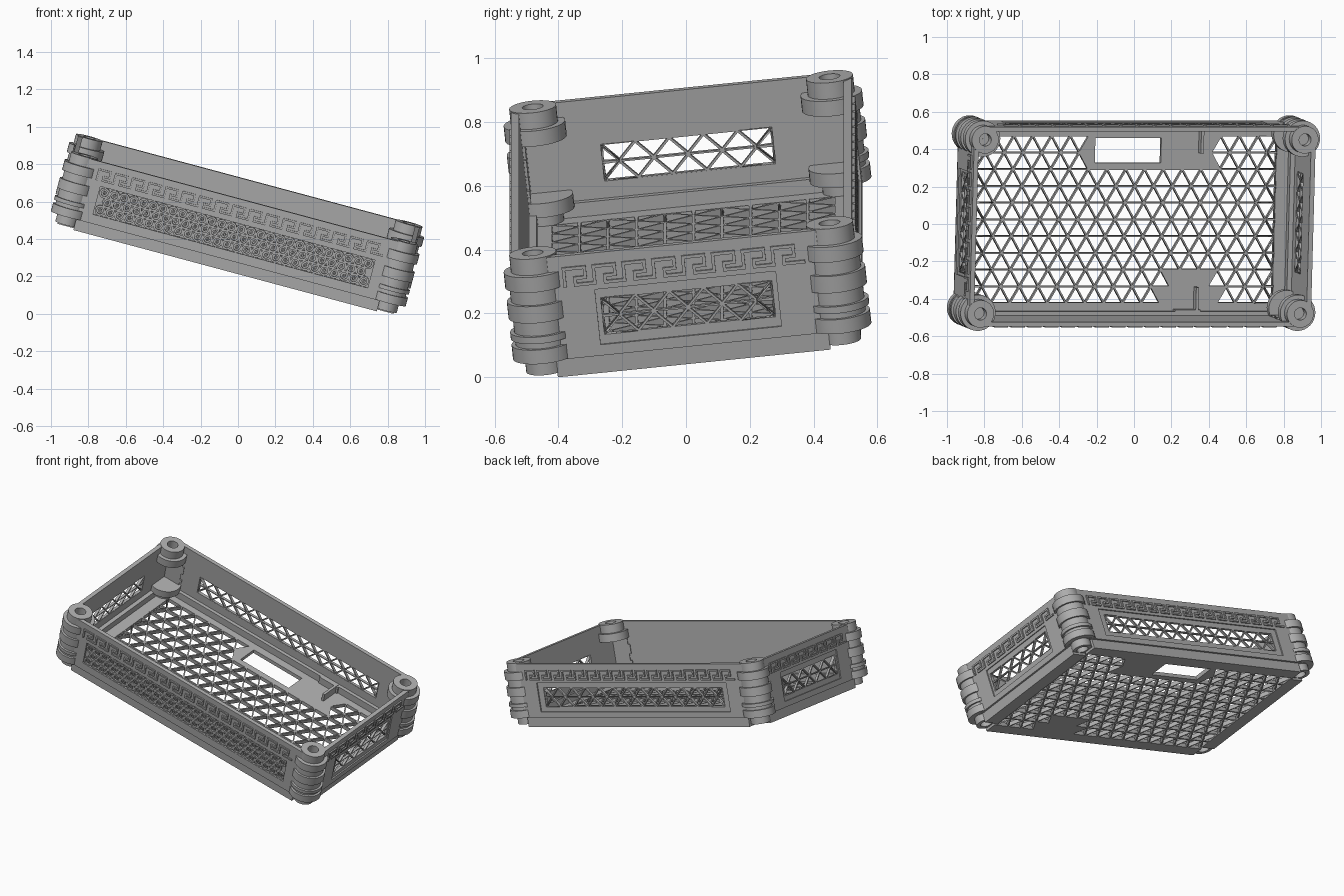
import bpy, bmesh
from math import pi, radians, cos, sin, asin, sqrt
from mathutils import Matrix, Vector, Euler

cube = bpy.data.objects.get("Cube")
if cube:
    bpy.data.objects.remove(cube, do_unlink=True)

GREY = bpy.data.materials.new("plain_grey")
GREY.use_nodes = True
TINT = (0.42, 0.42, 0.42, 1)
GREY.diffuse_color = TINT
GREY.node_tree.nodes["Principled BSDF"].inputs["Base Color"].default_value = TINT

# The whole crate rests at a tilt
TILT = Matrix.Translation((-0.055, 0.026, 0.2835)) @ Euler((radians(6), radians(15), 0)).to_matrix().to_4x4()
TOP = 0.394               # crate height
PX, PY = 0.885, 0.468     # corner post centres
RIM = 0.06                # height of the base rim


def finish(name, bm, matrix=Matrix()):
    bmesh.ops.recalc_face_normals(bm, faces=bm.faces)
    mesh = bpy.data.meshes.new(name)
    bm.to_mesh(mesh)
    bm.free()
    mesh.materials.append(GREY)
    ob = bpy.data.objects.new(name, mesh)
    bpy.context.collection.objects.link(ob)
    ob.matrix_world = TILT @ matrix
    return ob


def box(bm, x0, x1, y0, y1, z0, z1):
    size = Matrix.Diagonal((x1 - x0, y1 - y0, z1 - z0, 1))
    mid = Matrix.Translation(((x0 + x1) / 2, (y0 + y1) / 2, (z0 + z1) / 2))
    bmesh.ops.create_cube(bm, size=1, matrix=mid @ size)


def tube(bm, r0, r1, z0, z1, steps=32, matrix=Matrix()):
    """Rectangular section spun about the local z axis."""
    vs = [bm.verts.new((r, 0, z)) for r, z in ((r0, z0), (r1, z0), (r1, z1), (r0, z1))]
    es = [bm.edges.new((vs[i], vs[(i + 1) % 4])) for i in range(4)]
    bmesh.ops.spin(bm, geom=vs + es, cent=(0, 0, 0), axis=(0, 0, 1), angle=2 * pi,
                   steps=steps, use_merge=True)
    new = [v for v in bm.verts if not v.tag]
    bmesh.ops.remove_doubles(bm, verts=new, dist=1e-5)
    new = [v for v in bm.verts if not v.tag]
    bmesh.ops.transform(bm, matrix=matrix, verts=new)
    for v in new:
        v.tag = True


def prism(bm, pts, z0, z1):
    face = bm.faces.new([bm.verts.new((x, y, z0)) for x, y in pts])
    up = bmesh.ops.extrude_face_region(bm, geom=[face], use_keep_orig=True)["geom"]
    bmesh.ops.translate(bm, vec=(0, 0, z1 - z0), verts=[g for g in up if isinstance(g, bmesh.types.BMVert)])


def cut(bm, geom, co, no, clear=False):
    bmesh.ops.bisect_plane(bm, geom=geom, plane_co=co, plane_no=no, clear_outer=clear)


def lattice(name, w, h, cols, rows, bar, thick, matrix, solid=lambda c: False, hole=None):
    """Plate pierced by rows of triangles."""
    bm = bmesh.new()
    p, q = w / cols, h / rows
    grid = [[bm.verts.new(((i - 1 + (r % 2) / 2) * p - w / 2, r * q - h / 2, 0))
             for i in range(cols + 3)] for r in range(rows + 1)]
    for r in range(rows):
        a, b = grid[r], grid[r + 1]
        s = r % 2
        for i in range(cols + 2):
            bm.faces.new((a[i], a[i + 1], b[i + s]))
            bm.faces.new((b[i], b[i + 1], a[i + 1 - s]))
    for s in (-1, 1):
        cut(bm, bm.verts[:] + bm.edges[:] + bm.faces[:], (s * w / 2, 0, 0), (s, 0, 0), True)
    open_faces = [f for f in bm.faces if not solid(f.calc_center_median())]
    bmesh.ops.inset_individual(bm, faces=open_faces, thickness=bar / 2)
    bmesh.ops.delete(bm, geom=open_faces, context="FACES")
    if hole:
        x0, x1, y0, y1 = hole
        for co, no in (((x0, 0, 0), (1, 0, 0)), ((x1, 0, 0), (1, 0, 0)),
                       ((0, y0, 0), (0, 1, 0)), ((0, y1, 0), (0, 1, 0))):
            near = [f for f in bm.faces if f.calc_center_median().y > 0 and solid(f.calc_center_median())]
            edges = {e for f in near for e in f.edges}
            verts = {v for f in near for v in f.verts}
            cut(bm, list(verts) + list(edges) + near, co, no)
        inside = [f for f in bm.faces if x0 < f.calc_center_median().x < x1
                  and y0 < f.calc_center_median().y < y1]
        bmesh.ops.delete(bm, geom=inside, context="FACES")
    ob = finish(name, bm, matrix)
    mod = ob.modifiers.new("thickness", "SOLIDIFY")
    mod.thickness, mod.offset = thick, 0
    return ob


# Pierced floor with two blank areas and a hand slot
def blank(c):
    return (c.y > 0.27 and -0.23 < c.x < 0.5) or (c.y < -0.27 and abs(c.x - 0.365) < 0.1 - (c.y + 0.27) * 0.55)


lattice("floor_lattice", 1.664, 0.9, 16, 10, 0.017, 0.024, Matrix.Translation((0, 0, 0.012)),
        blank, (-0.175, 0.19, 0.305, 0.44))

# Floor border and low rim with notched corners
bm = bmesh.new()
for s in (-1, 1):
    a, b = sorted((s * 0.828, s * 0.93))
    box(bm, a, b, -0.43, 0.43, 0, 0.024)
    a, b = sorted((s * 0.446, s * 0.525))
    box(bm, -0.84, 0.84, a, b, 0, 0.024)
    a, b = sorted((s * 0.895, s * 0.93))
    box(bm, a, b, -0.43, 0.43, 0, RIM + 0.01)
    a, b = sorted((s * 0.49, s * 0.525))
    box(bm, -0.84, 0.84, a, b, 0, RIM + 0.01)
finish("base_rim", bm)

# Upright tabs on the floor
bm = bmesh.new()
for s, x in ((1, 0.405), (-1, 0.40)):
    a, b = sorted((s * 0.36, s * 0.5))
    box(bm, x - 0.008, x + 0.008, a, b, 0.02, 0.075)
    a, b = sorted((s * 0.48, s * 0.5))
    box(bm, x - 0.12, x + 0.02, a, b, 0.02, 0.07)
finish("floor_tabs", bm)


def ring_of_boxes(bm, outer, inner, y0, y1):
    """Rectangular border: each rectangle is (half width, bottom, top)."""
    (w, b, t), (iw, ib, it) = outer, inner
    box(bm, -w, w, y0, y1, b, ib)
    box(bm, -w, w, y0, y1, it, t)
    box(bm, -w, -iw, y0, y1, ib, it)
    box(bm, iw, w, y0, y1, ib, it)


def key_band(name, half, count, side):
    """Raised meander built from short bars."""
    bm = bmesh.new()
    p, z0, h, t = 2 * half / count, 0.298, 0.054, 0.005
    path = ((0, 0), (0, 1), (.7, 1), (.7, .4), (.35, .4), (.35, 0), (1, 0))
    for n in range(count):
        for (u0, v0), (u1, v1) in zip(path, path[1:]):
            xa, xb = sorted((u0, u1))
            za, zb = sorted((v0, v1))
            box(bm, -half + (n + xa) * p - t, -half + (n + xb) * p + t, -0.008, 0.002,
                z0 + za * h - t, z0 + zb * h + t)
    finish(name, bm, side)


# Four walls: name, turn, distance, half length, frame, window, columns, key count
WALLS = (("front", 0, 0.537, PX, 0.76, 0, 0, 0.79, 17),
         ("right_end", pi / 2, 0.945, PY, 0.285, 0.54, 5, 0.376, 8),
         ("back", pi, 0.537, PX, 0.72, 1.36, 13, 0.79, 17),
         ("left_end", -pi / 2, 0.945, PY, 0.285, 0.54, 5, 0.376, 8))
for name, turn, dist, half, frame, win, cols, key, count in WALLS:
    side = Matrix.Rotation(turn, 4, "Z") @ Matrix.Translation((0, -dist, 0))
    bm = bmesh.new()
    low, high = (0.095, 0.275) if win else (0.11, 0.265)
    ring_of_boxes(bm, (half, RIM, TOP), (frame, low, high), 0, 0.025)
    if win:
        ring_of_boxes(bm, (frame, low, high), (win / 2, 0.125, 0.245), 0.008, 0.025)
    else:
        box(bm, -frame, frame, 0.012, 0.025, low, high)
    finish(name + "_wall", bm, side)
    key_band(name + "_key_band", key, count, side)
    if win:
        lattice(name + "_lattice", win, 0.12, cols, 2, 0.014, 0.016,
                side @ Matrix.Translation((0, 0.016, 0.185)) @ Matrix.Rotation(pi / 2, 4, "X"))

# Rosette relief on the front
bm = bmesh.new()
for row in range(3):
    for i in range(28 - row % 2):
        x = -0.729 + 0.054 * (i + (row % 2) / 2)
        at = Matrix.Translation((x, -0.537, 0.1875 + (row - 1) * 0.048)) @ Matrix.Rotation(pi / 2, 4, "X")
        tube(bm, 0.018, 0.029, -0.013, 0.0, 12, at)
        tube(bm, 0.004, 0.011, -0.013, -0.002, 6, at)
finish("front_rosettes", bm)


# Corner posts: stacked knuckles, trimmed inside the crate at mid height
def trimmed_disc(bm, r, z0, z1, inner=0.035):
    a = asin(inner / r)
    start, end, n = a - pi / 2, pi - a, 26
    arc = [(r * cos(start + (end - start) * i / n), r * sin(start + (end - start) * i / n)) for i in range(n + 1)]
    prism(bm, arc + [(inner, inner)], z0, z1)


WIDE, SLIM = 0.097, 0.084
for sx, xn in ((-1, "right"), (1, "left")):
    for sy, yn in ((-1, "front"), (1, "back")):
        bm = bmesh.new()
        tube(bm, 0.033, 0.074, 0.34, TOP + 0.004)
        tube(bm, 0.001, WIDE, 0.295, 0.345)
        tube(bm, 0.001, WIDE, 0.062, 0.108)
        tube(bm, 0.035, 0.06, 0.015, 0.062)
        for r, z0, z1 in ((SLIM, 0.25, 0.295), (WIDE, 0.195, 0.25), (SLIM, 0.15, 0.195), (WIDE, 0.128, 0.15),
                          (SLIM, 0.108, 0.128)):
            trimmed_disc(bm, r, z0, z1)
        bmesh.ops.scale(bm, vec=(sx, sy, 1), verts=bm.verts)
        ob = finish(yn + "_" + xn + "_post", bm, Matrix.Translation((sx * PX, sy * PY, 0)))
        bpy.ops.object.select_all(action="DESELECT")
        ob.select_set(True)
        bpy.context.view_layer.objects.active = ob
        bpy.ops.object.shade_smooth_by_angle(angle=radians(30))
